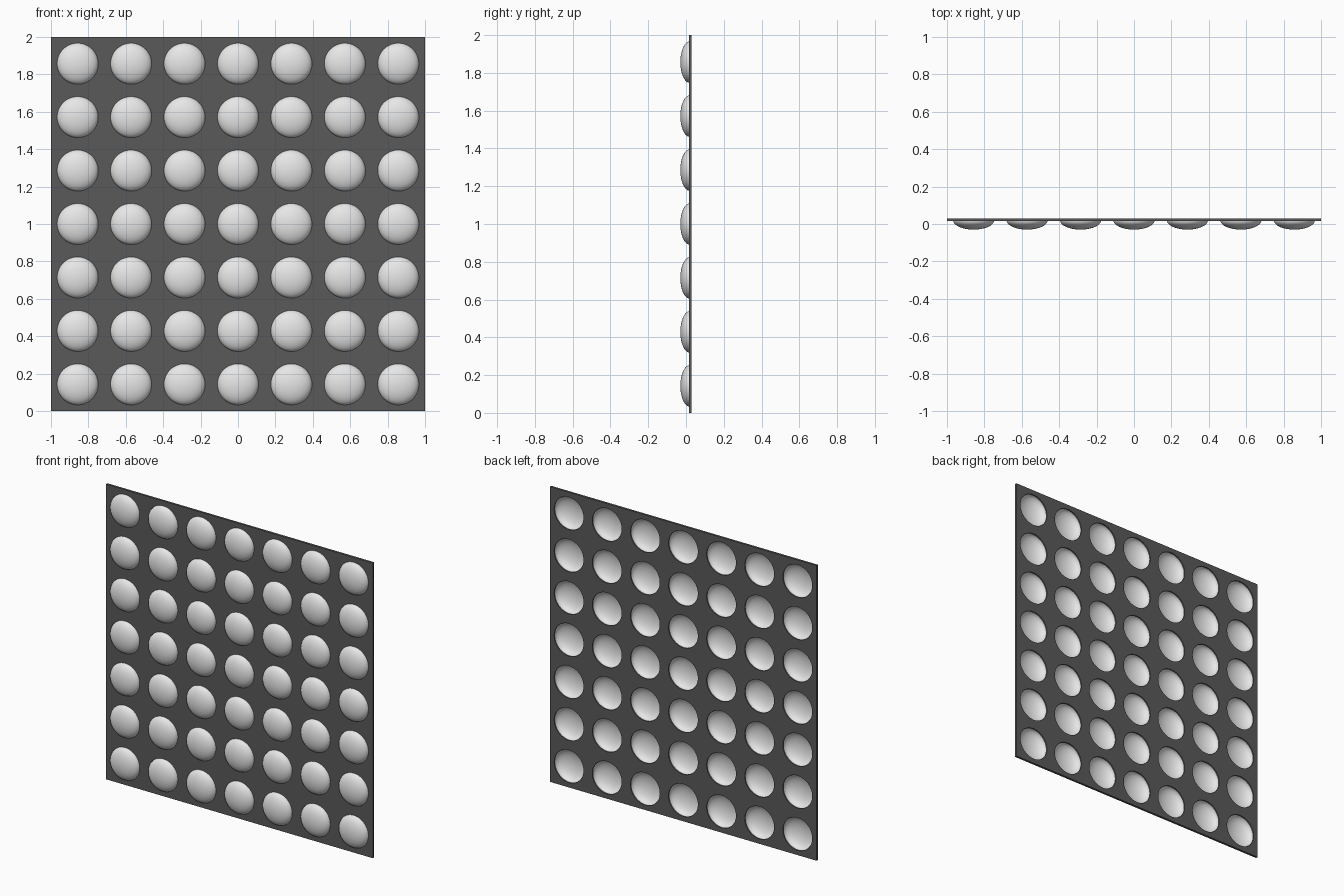
import bpy, bmesh, math

if "Cube" in bpy.data.objects:
    bpy.data.objects.remove(bpy.data.objects["Cube"])

N = 7                      # domes per side
CELL = 2 / N
R = 0.11                   # dome radius
SEG = 48
Y_FRONT, Y_BACK, Y_TIP = 0.015, 0.03, -0.03


def material(name, v):
    m = bpy.data.materials.new(name)
    m.diffuse_color = (v, v, v, 1)
    m.use_nodes = True
    m.node_tree.nodes["Principled BSDF"].inputs["Base Color"].default_value = m.diffuse_color
    return m


def finish(bm, name, mat, smooth=False):
    me = bpy.data.meshes.new(name)
    bm.to_mesh(me)
    bm.free()
    for p in me.polygons:
        p.use_smooth = smooth
    me.materials.append(mat)
    ob = bpy.data.objects.new(name, me)
    bpy.context.collection.objects.link(ob)
    return ob


dark = material("dark_grey", 0.1)
light = material("light_grey", 0.8)
centres = [(-1 + CELL * (i + 0.5), CELL * (j + 0.5)) for i in range(N) for j in range(N)]
angles = [2 * math.pi * k / SEG for k in range(SEG)]

# perforated panel: each square cell has a round hole
bm = bmesh.new()
for cx, cz in centres:
    inner, outer = [], []
    for a in angles:
        c, s = math.cos(a), math.sin(a)
        k = CELL / 2 / max(abs(c), abs(s))
        inner.append(bm.verts.new((cx + R * c, Y_FRONT, cz + R * s)))
        outer.append(bm.verts.new((cx + k * c, Y_FRONT, cz + k * s)))
    for k in range(SEG):
        n = (k + 1) % SEG
        bm.faces.new((inner[k], outer[k], outer[n], inner[n]))
bmesh.ops.remove_doubles(bm, verts=bm.verts, dist=1e-4)
ext = bmesh.ops.extrude_face_region(bm, geom=bm.faces[:], use_keep_orig=True)
for v in ext["geom"]:
    if isinstance(v, bmesh.types.BMVert):
        v.co.y = Y_BACK
bmesh.ops.recalc_face_normals(bm, faces=bm.faces)
finish(bm, "panel", dark)

# hollow domes bulging forward through the holes
bm = bmesh.new()
RINGS = 10
for cx, cz in centres:
    rings = []
    for r in range(RINGS):
        t = math.pi / 2 * r / RINGS
        y = Y_FRONT + 0.005 + (Y_TIP - Y_FRONT - 0.005) * math.sin(t)
        rad = R * math.cos(t)
        rings.append([bm.verts.new((cx + rad * math.cos(a), y, cz + rad * math.sin(a))) for a in angles])
    tip = bm.verts.new((cx, Y_TIP, cz))
    for k in range(SEG):
        n = (k + 1) % SEG
        for p, q in zip(rings, rings[1:]):
            bm.faces.new((p[k], p[n], q[n], q[k]))
        bm.faces.new((rings[-1][k], rings[-1][n], tip))
# outward (front) facing normals
bm.normal_update()
if sum(f.normal.y for f in bm.faces) > 0:
    bmesh.ops.reverse_faces(bm, faces=bm.faces[:])
finish(bm, "domes", light, smooth=True)
